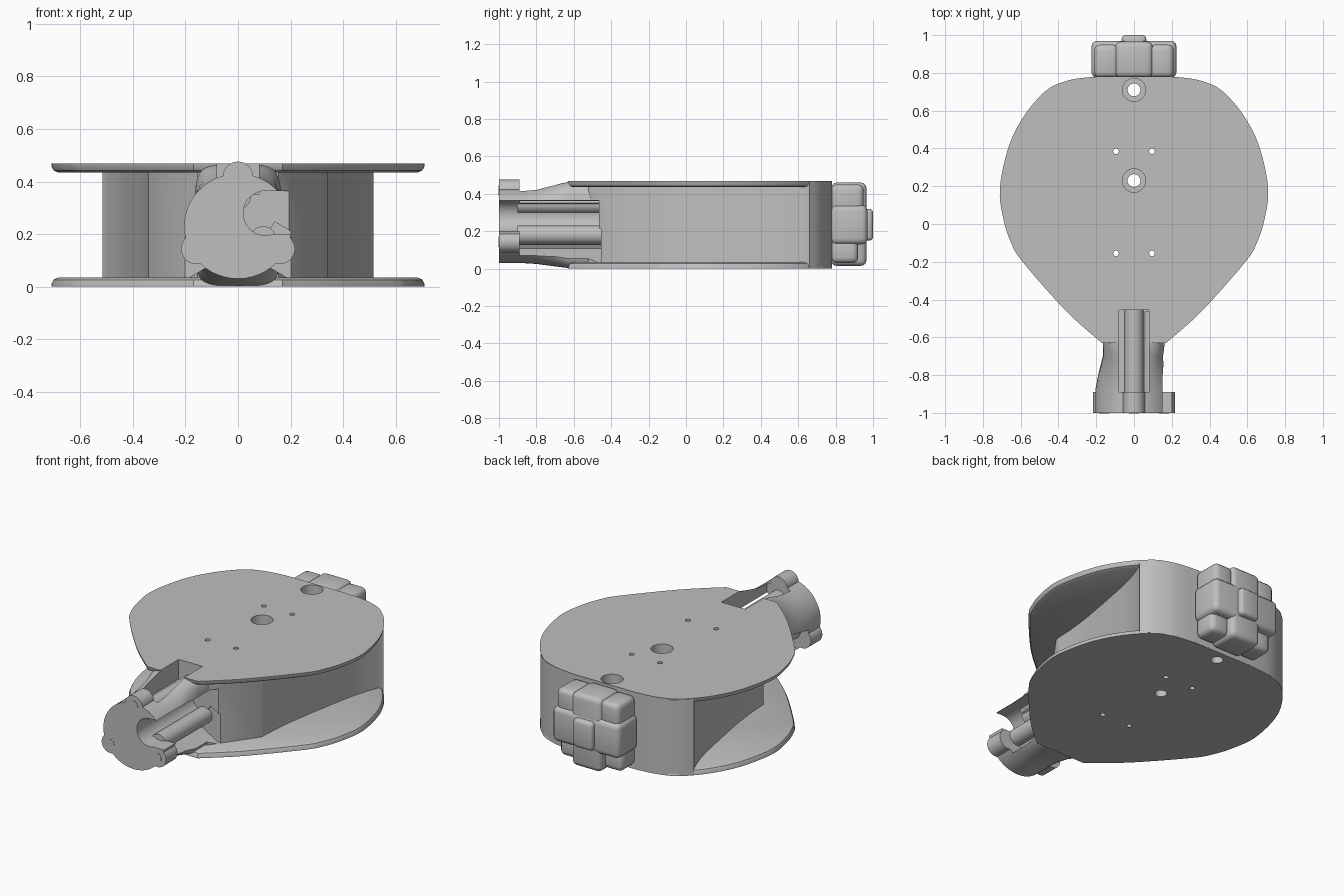
import bpy, bmesh, math
from mathutils import Matrix, Vector

cube = bpy.data.objects.get("Cube")
if cube:
    bpy.data.objects.remove(cube)

grey = bpy.data.materials.new("plain_grey")
grey.use_nodes = True
COLOR = (0.52, 0.52, 0.52, 1)
grey.diffuse_color = COLOR
grey.node_tree.nodes["Principled BSDF"].inputs["Base Color"].default_value = COLOR
MID = 0.235  # height of the socket axis


# Finish a part, turned by k thirds of a circle round the socket axis
def finish(bm, name, k=0):
    axis = Matrix.Translation((0, 0, MID))
    bm.transform(axis @ Matrix.Rotation(k * math.tau / 3, 4, 'Y') @ axis.inverted())
    bm.normal_update()
    bmesh.ops.recalc_face_normals(bm, faces=bm.faces)
    me = bpy.data.meshes.new(name)
    bm.to_mesh(me)
    bm.free()
    ob = bpy.data.objects.new(name, me)
    bpy.context.collection.objects.link(ob)
    me.materials.append(grey)
    shade(ob)
    return ob


def activate(ob):
    bpy.ops.object.select_all(action='DESELECT')
    ob.select_set(True)
    bpy.context.view_layer.objects.active = ob


def shade(ob):
    activate(ob)
    bpy.ops.object.shade_smooth_by_angle(angle=math.radians(35))


def loft(name, rings, k=0):
    bm = bmesh.new()
    loops = [[bm.verts.new(p) for p in ring] for ring in rings]
    n = len(loops[0])
    for a, b in zip(loops, loops[1:]):
        for i in range(n):
            j = (i + 1) % n
            bm.faces.new((a[i], a[j], b[j], b[i]))
    bm.faces.new(loops[0][::-1])
    bm.faces.new(loops[-1])
    return finish(bm, name, k)


def rod(name, x, z, r, y0, y1, k=0, n=32):
    def ring(y):
        return [(x + r * math.cos(t * math.tau / n), y, z + r * math.sin(t * math.tau / n)) for t in range(n)]
    return loft(name, [ring(y0), ring(y1)], k)


def pin(x, y, z0, z1, r, n=24):
    def ring(z):
        return [(x + r * math.cos(t * math.tau / n), y + r * math.sin(t * math.tau / n), z) for t in range(n)]
    return loft("cutter", [ring(z0), ring(z1)])


def block(name, lo, hi, bevel=0.0, k=0):
    bm = bmesh.new()
    bmesh.ops.create_cube(bm, size=1)
    for v in bm.verts:
        v.co = Vector([a + (b - a) * (c + 0.5) for a, b, c in zip(lo, hi, v.co)])
    if bevel:
        bmesh.ops.bevel(bm, geom=bm.edges[:], offset=bevel, segments=3, profile=0.5, affect='EDGES')
    return finish(bm, name, k)


def cut(ob, cutters):
    for c in cutters:
        activate(ob)
        m = ob.modifiers.new("cut", 'BOOLEAN')
        m.operation, m.object, m.solver = 'DIFFERENCE', c, 'MANIFOLD'
        bpy.ops.object.modifier_apply(modifier=m.name)
    for c in cutters:
        bpy.data.objects.remove(c)
    shade(ob)


def spline(pts, steps=5):
    out = []
    p = [Vector(q) for q in [pts[0]] + pts + [pts[-1]]]
    for a, b, c, d in zip(p, p[1:], p[2:], p[3:]):
        for i in range(steps):
            t = i / steps
            out.append(0.5 * (2 * b + (c - a) * t + (2 * a - 5 * b + 4 * c - d) * t * t
                              + (3 * b - a - 3 * c + d) * t ** 3))
    return out + [p[-1]]


def mirrored(half):
    return half + [Vector((-q.x, q.y)) for q in reversed(half)]


def at(outline, z, s=1.0):
    return [(q.x * s, 0.1 + (q.y - 0.1) * s, z) for q in outline]


# Two counterbored axle holes and four small rivet holes
def through_holes():
    holes = [pin(0, y, z, 0.6, r) for y in (0.71, 0.23) for z, r in ((-0.1, 0.034), (0.06, 0.062))]
    return holes + [pin(x, y, -0.1, 0.6, 0.015, 12) for x in (-0.095, 0.095) for y in (0.385, -0.155)]


# Teardrop side plates with inner edges rounded off
plate_line = mirrored(spline([(0.2, 0.78), (0.3, 0.77), (0.38, 0.75), (0.46, 0.71), (0.57, 0.59), (0.66, 0.42),
                              (0.71, 0.19), (0.69, 0.02), (0.65, -0.1), (0.59, -0.2), (0.36, -0.46),
                              (0.17, -0.63)]))
bottom_plate = loft("bottom_plate", [at(plate_line, 0), at(plate_line, 0.012, 0.998),
                                     at(plate_line, 0.026, 0.988), at(plate_line, 0.034, 0.965)])
top_plate = loft("top_plate", [at(plate_line, 0.435, 0.965), at(plate_line, 0.443, 0.988),
                               at(plate_line, 0.457, 0.998), at(plate_line, 0.468)])

# Core between the plates, flush at the back, with hollowed sides
back = spline([(0.2, 0.78), (0.3, 0.77), (0.38, 0.75), (0.46, 0.71), (0.515, 0.66)])
side = spline([(0.505, 0.645), (0.45, 0.48), (0.395, 0.2), (0.355, -0.05), (0.34, -0.26)])
core = loft("core", [at(mirrored(back + side + [Vector((0.155, -0.52))]), z) for z in (0.003, 0.465)])

# Neck flowing from the plates into the round socket
N = 48


def section(y, w, zlo, zhi, power):
    ring = []
    for i in range(N):
        c, s = math.cos(i * math.tau / N), math.sin(i * math.tau / N)
        ring.append((w * math.copysign(abs(c) ** power, c), y,
                     (zlo + zhi) / 2 + (zhi - zlo) / 2 * math.copysign(abs(s) ** power, s)))
    return ring


socket = loft("socket", [section(*a) for a in (
    (-1, 0.205, 0.03, 0.43, 1), (-0.88, 0.205, 0.03, 0.43, 1), (-0.8, 0.19, 0.025, 0.435, 0.9),
    (-0.7, 0.165, 0.012, 0.455, 0.65), (-0.62, 0.165, 0.002, 0.466, 0.4), (-0.42, 0.165, 0.002, 0.466, 0.4))])


# Three grooves round the socket axis, and a side mouth on the right
def grooves(count=3):
    return [block("cutter", (-0.08, -0.89, 0.35), (0.08, -0.455, 0.52), k=k) for k in range(count)]


def mouth():
    return [rod("cutter", 0.105, 0.28, 0.085, -1.1, -0.465),
            block("cutter", (0.105, -1.1, 0.2), (0.4, -0.465, 0.365))]


cut(socket, grooves() + mouth())
cut(core, through_holes() + grooves() + mouth())
cut(top_plate, through_holes() + grooves(1))
cut(bottom_plate, through_holes())

# Pivot lugs on the rim and the rods lying in the grooves
for k, place in enumerate(("top", "right", "left")):
    lug = rod(place + "_lug", 0, 0.418, 0.058, -1, -0.89, k)
    if k == 1:
        cut(lug, mouth())
    rod(place + "_rod", 0, 0.345, 0.05, -0.9, -0.45, k)
    rod(place + "_pin", 0, 0.418, 0.027, -1.002, -0.95, k)

# Lobed cross shaped knob at the back
block("knob_base", (-0.17, 0.775, 0.06), (0.17, 0.9, 0.41), 0.03)
block("knob_upright", (-0.1, 0.775, 0.015), (0.1, 0.965, 0.46), 0.03)
block("knob_crossbar", (-0.225, 0.775, 0.13), (0.225, 0.97, 0.34), 0.03)
block("knob_hub", (-0.065, 0.9, 0.15), (0.065, 1.0, 0.32), 0.02)
for x in (-0.145, 0.145):
    block("knob_corner", (x - 0.065, 0.775, 0.29), (x + 0.065, 0.95, 0.45), 0.03)
    block("knob_lower_corner", (x - 0.065, 0.775, 0.03), (x + 0.065, 0.92, 0.16), 0.03)
